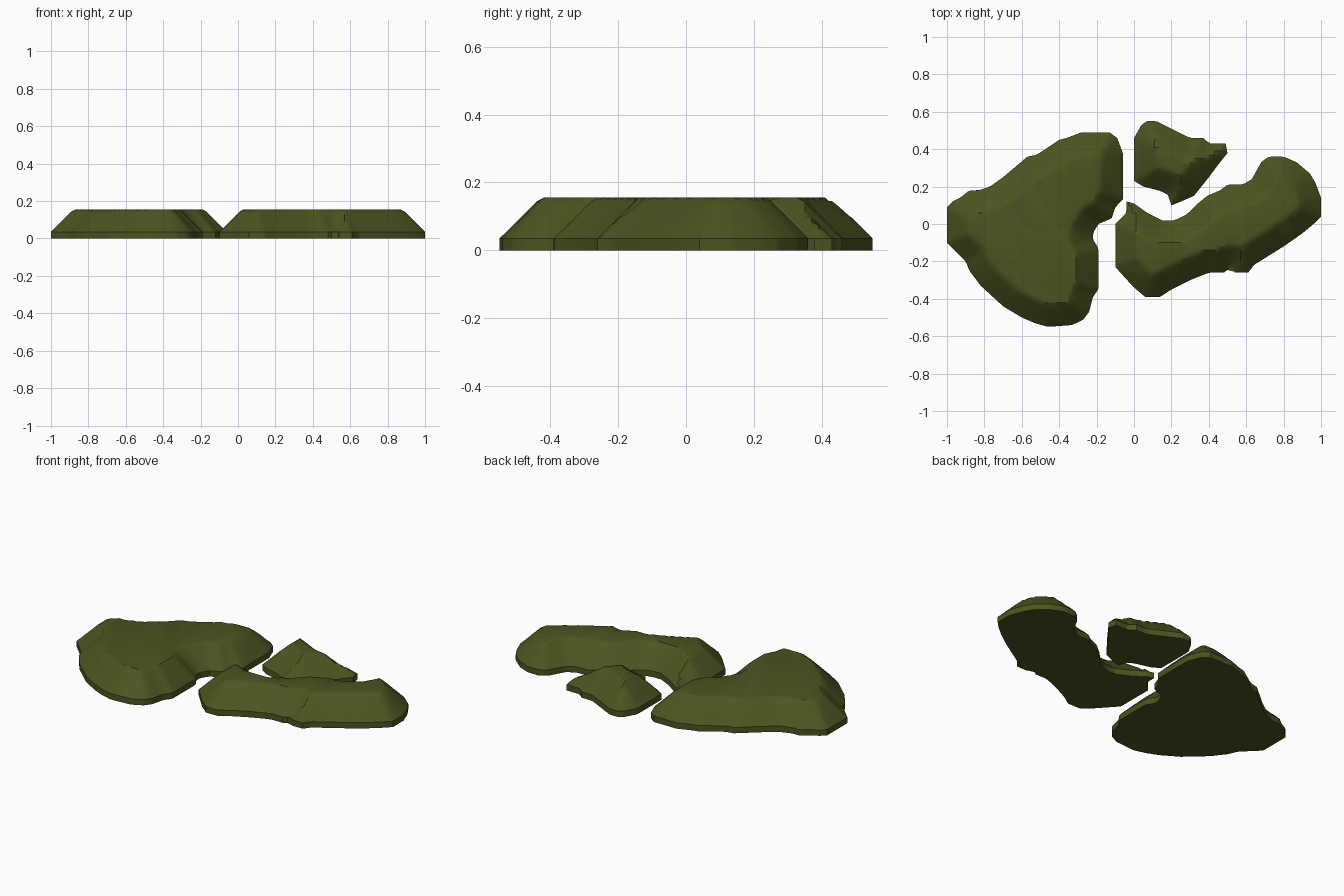
import bpy
import bmesh
import math
from mathutils import Vector
from mathutils.geometry import intersect_point_line

STEP = 0.02      # spacing of the surface grid
RIM = 0.035      # height of the upright rim
TOP = 0.155      # height of the flat plateau

# Ground outlines, in hundredths of a unit
LARGE_OUTLINE = [
    (-100, 9), (-97, 12), (-93, 14), (-88, 18), (-83, 18), (-77, 20), (-70, 25),
    (-57, 36), (-52, 37), (-40, 45), (-36, 46), (-28, 49), (-13, 49), (-9, 46),
    (-6, 38), (-6, 13), (-10, 9), (-12, 3), (-19, 0), (-22, -5), (-22, -8),
    (-19, -13), (-19, -35), (-22, -39), (-24, -47), (-27, -51), (-33, -54),
    (-46, -55), (-53, -53), (-60, -50), (-70, -44), (-82, -33), (-88, -25),
    (-90, -20), (-100, -10)]
LONG_OUTLINE = [
    (-10, 0), (-4, 6), (-4, 12), (0, 11), (7, 6), (15, 2), (22, 2), (28, 5),
    (33, 10), (39, 15), (46, 18), (50, 21), (58, 21), (63, 24), (68, 33),
    (72, 36), (80, 36), (87, 33), (94, 27), (97, 22), (100, 14), (100, 4),
    (96, 0), (90, -5), (80, -12), (72, -17), (64, -22), (61, -26), (54, -26),
    (52, -23), (48, -26), (40, -26), (30, -30), (20, -35), (14, -39), (6, -39),
    (0, -34), (-10, -23)]
SMALL_OUTLINE = [
    (0, 46), (4, 53), (7, 55), (12, 55), (20, 51), (30, 46), (37, 46), (40, 43),
    (49, 43), (50, 38), (46, 33), (40, 25), (36, 20), (32, 15), (25, 12),
    (20, 10), (18, 16), (13, 18), (5, 20), (0, 23)]


def make_material(name, colour):
    mat = bpy.data.materials.new(name)
    mat.use_nodes = True
    mat.diffuse_color = colour
    shader = next(n for n in mat.node_tree.nodes if n.type == 'BSDF_PRINCIPLED')
    shader.inputs["Base Color"].default_value = colour
    return mat


def is_inside(p, segments):
    """Even-odd crossing test."""
    inside = False
    for a, b in segments:
        if (a.y > p.y) != (b.y > p.y):
            if p.x < a.x + (p.y - a.y) * (b.x - a.x) / (b.y - a.y):
                inside = not inside
    return inside


def nearest_on_outline(p, segments):
    best = None
    for a, b in segments:
        _, t = intersect_point_line(p, a, b)
        q = a.lerp(b, min(max(t, 0), 1))
        if best is None or (q - p).length < (best - p).length:
            best = q
    return best


def build_patch(name, outline, mat):
    """Plateau with an upright rim and sides that slope in at 45 degrees."""
    pts = [Vector((x, y, 0)) / 100 for x, y in outline]
    segments = list(zip(pts, pts[1:] + pts[:1]))
    x0 = min(p.x for p in pts) - STEP / 2
    y0 = min(p.y for p in pts) - STEP / 2
    nx = math.ceil((max(p.x for p in pts) - x0) / STEP) + 1
    ny = math.ceil((max(p.y for p in pts) - y0) / STEP) + 1

    # Grid that rises with the distance from the outline
    bm = bmesh.new()
    grid, inner = {}, set()
    for i in range(nx):
        for j in range(ny):
            p = Vector((x0 + i * STEP, y0 + j * STEP, 0))
            edge_point = nearest_on_outline(p, segments)
            if is_inside(p, segments):
                inner.add((i, j))
                p.z = min(RIM + (p - edge_point).length, TOP)
            else:
                p = edge_point + Vector((0, 0, RIM))
            grid[i, j] = bm.verts.new(p)
    for i in range(nx - 1):
        for j in range(ny - 1):
            corners = [(i, j), (i + 1, j), (i + 1, j + 1), (i, j + 1)]
            if inner.intersection(corners):
                bm.faces.new([grid[c] for c in corners])
    loose = [v for v in bm.verts if not v.link_faces]
    bmesh.ops.delete(bm, geom=loose, context='VERTS')
    bmesh.ops.remove_doubles(bm, verts=bm.verts[:], dist=0.002)

    # Upright rim and flat underside
    lower = bmesh.ops.extrude_face_region(bm, geom=bm.faces[:], use_keep_orig=True)
    for v in lower["geom"]:
        if isinstance(v, bmesh.types.BMVert):
            v.co.z = 0
    bmesh.ops.dissolve_limit(bm, angle_limit=math.radians(1),
                             verts=bm.verts[:], edges=bm.edges[:])
    bmesh.ops.recalc_face_normals(bm, faces=bm.faces[:])

    mesh = bpy.data.meshes.new(name)
    bm.to_mesh(mesh)
    bm.free()
    mesh.materials.append(mat)
    obj = bpy.data.objects.new(name, mesh)
    bpy.context.collection.objects.link(obj)
    bpy.ops.object.select_all(action='DESELECT')
    obj.select_set(True)
    bpy.context.view_layer.objects.active = obj
    bpy.ops.object.shade_smooth_by_angle(angle=math.radians(30))


default_cube = bpy.data.objects.get("Cube")
if default_cube:
    bpy.data.objects.remove(default_cube, do_unlink=True)

olive = make_material("olive_green", (0.072, 0.088, 0.0145, 1))
build_patch("large_patch", LARGE_OUTLINE, olive)
build_patch("long_patch", LONG_OUTLINE, olive)
build_patch("small_patch", SMALL_OUTLINE, olive)
